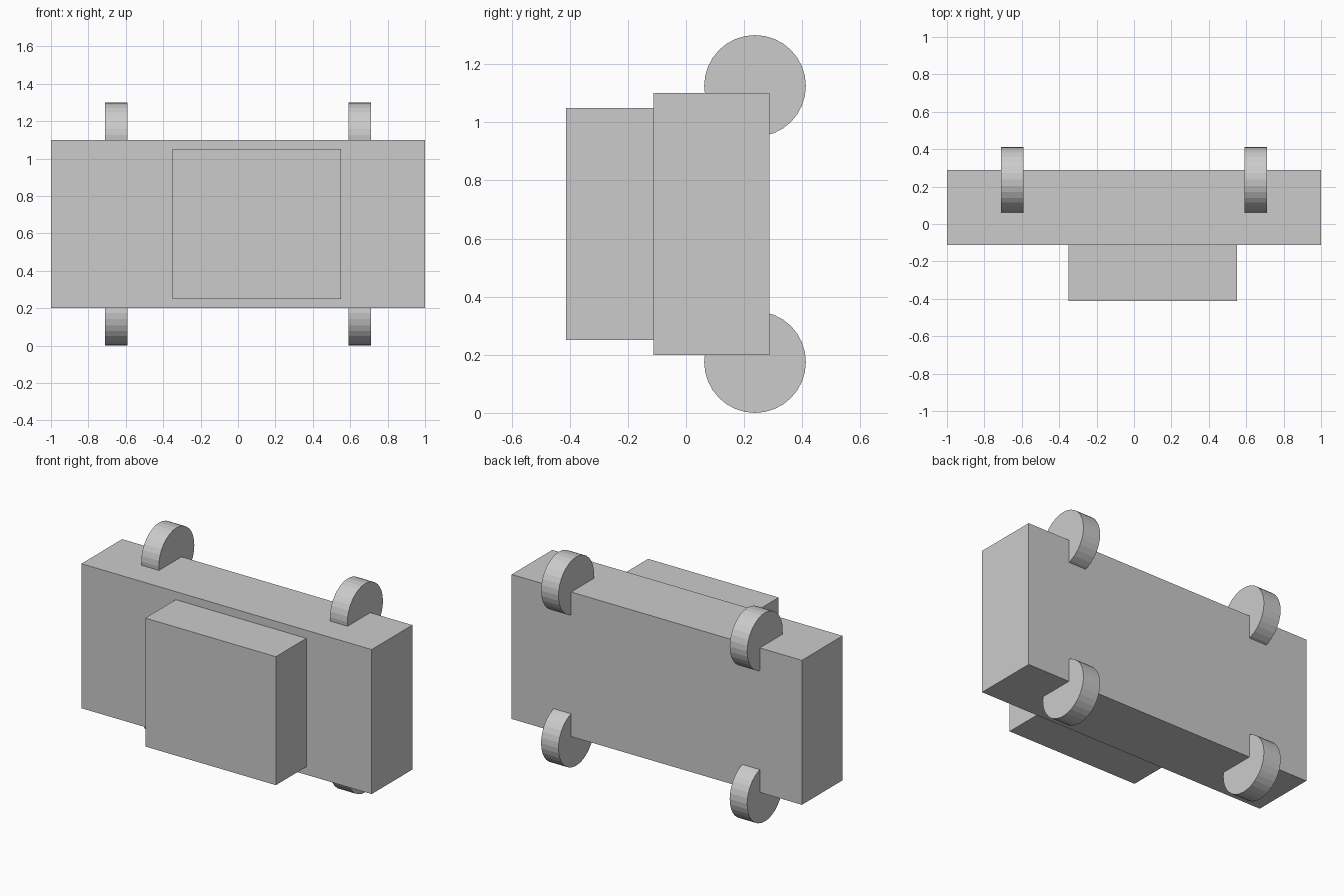
import bpy
from math import pi

if "Cube" in bpy.data.objects:
    bpy.data.objects.remove(bpy.data.objects["Cube"])


def box(name, x, y, z):
    """Box from (min, max) ranges on each axis."""
    bpy.ops.mesh.primitive_cube_add(size=1, location=[sum(r) / 2 for r in (x, y, z)])
    ob = bpy.context.object
    ob.name = name
    ob.scale = [r[1] - r[0] for r in (x, y, z)]
    bpy.ops.object.transform_apply(location=False, rotation=False, scale=True)
    return ob


# Car tipped on its side: main body and cabin
box("body", (-1, 1), (-0.1125, 0.2875), (0.2, 1.1))
box("cabin", (-0.35, 0.55), (-0.4125, -0.1125), (0.25, 1.05))

# Four wheels, one at each corner, axles along x
for x_name, x in (("left", -0.65), ("right", 0.65)):
    for z_name, z in (("lower", 0.175), ("upper", 1.125)):
        bpy.ops.mesh.primitive_cylinder_add(vertices=32, radius=0.175, depth=0.12,
                                            location=(x, 0.2375, z),
                                            rotation=(0, pi / 2, 0))
        bpy.context.object.name = f"{x_name}_{z_name}_wheel"
